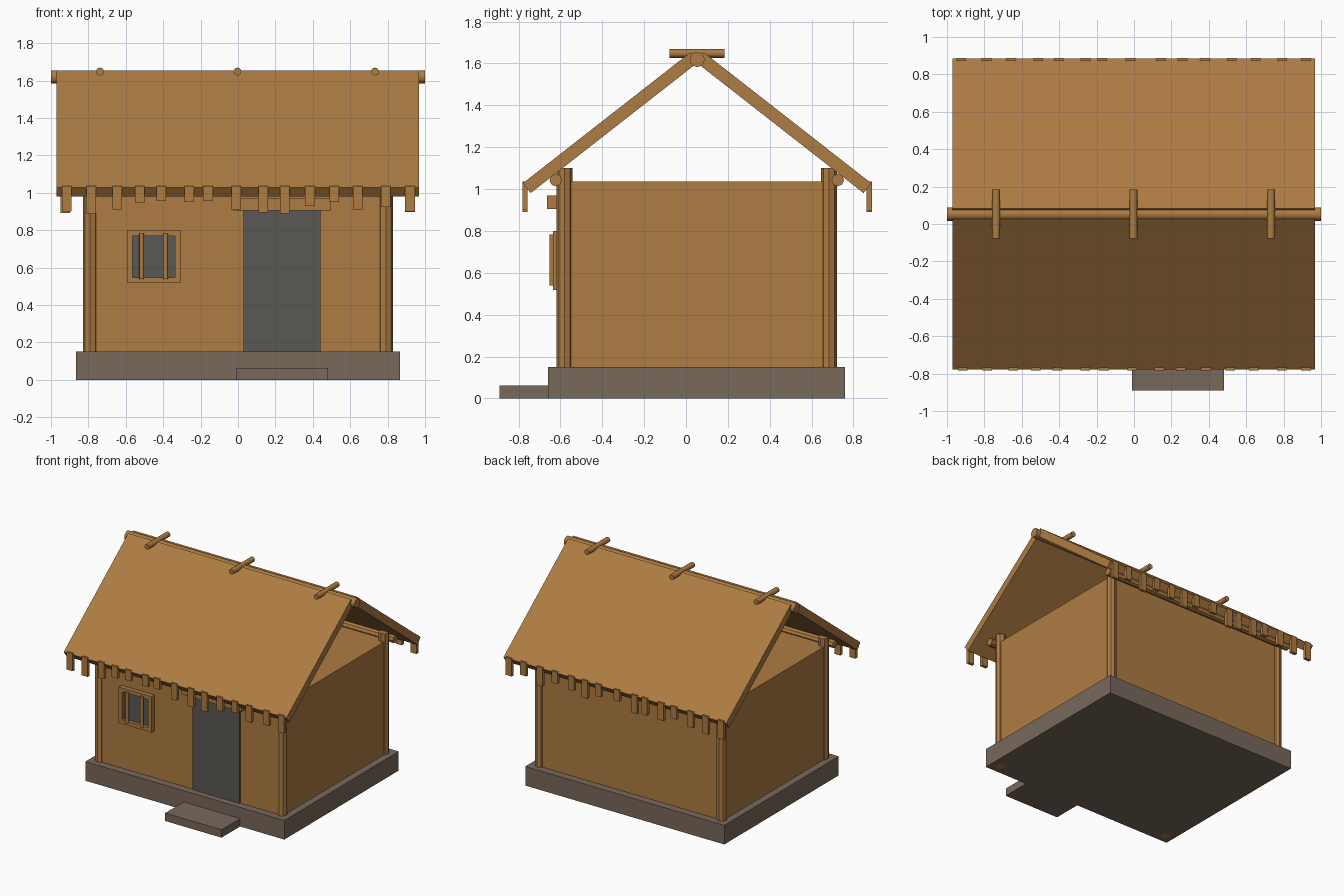
import bpy, math, random
from mathutils import Vector

random.seed(4)
if "Cube" in bpy.data.objects:
    bpy.data.objects.remove(bpy.data.objects["Cube"], do_unlink=True)


def material(name, rgb):
    m = bpy.data.materials.new(name)
    m.use_nodes = True
    m.diffuse_color = (*rgb, 1)
    m.node_tree.nodes["Principled BSDF"].inputs["Base Color"].default_value = (*rgb, 1)
    return m


WOOD = material("warm wood", (0.42, 0.20, 0.055))
STONE = material("grey brown stone", (0.19, 0.14, 0.105))
DARK = material("dark opening", (0.105, 0.098, 0.087))


def box(name, x, y, z, mat, rot_x=0):
    """Box from (min, max) ranges, optionally tilted about its centre."""
    ranges = (x, y, z)
    bpy.ops.mesh.primitive_cube_add(size=1, location=[(a + b) / 2 for a, b in ranges])
    o = bpy.context.object
    o.name = name
    o.scale = [b - a for a, b in ranges]
    o.rotation_euler.x = rot_x
    o.data.materials.append(mat)
    return o


def log(name, start, end, radius, sides=12):
    a, b = Vector(start), Vector(end)
    bpy.ops.mesh.primitive_cylinder_add(vertices=sides, radius=radius,
                                        depth=(b - a).length, location=(a + b) / 2)
    o = bpy.context.object
    o.name = name
    o.rotation_euler = (b - a).to_track_quat('Z', 'Y').to_euler()
    o.data.materials.append(WOOD)
    if sides > 8:
        bpy.ops.object.shade_smooth_by_angle(angle=math.radians(40))
    return o


MID = 0.053  # ridge line in y

# Foundation, step and walls
box("foundation", (-0.865, 0.865), (-0.66, 0.76), (0, 0.15), STONE)
box("front_step", (-0.01, 0.48), (-0.89, -0.65), (0, 0.062), STONE)
box("walls", (-0.81, 0.81), (-0.6, 0.7), (0.14, 1.035), WOOD)

# Corner posts and the wall beams resting on them
for side, sx in (("right", -1), ("left", 1)):
    log("front_post_" + side, (sx * 0.79, -0.58, -0.001), (sx * 0.79, -0.58, 1.1), 0.038, 8)
    log("back_post_" + side, (sx * 0.79, 0.683, 0.1), (sx * 0.79, 0.683, 1.1), 0.038, 8)
for name, y in (("front_beam", -0.622), ("back_beam", 0.725)):
    log(name, (-0.86, y, 1.043), (0.86, y, 1.043), 0.03, 8)

# Door and lintel
box("door", (0.03, 0.44), (-0.609, -0.6), (0.15, 0.915), DARK)
box("door_lintel", (-0.025, 0.495), (-0.663, -0.59), (0.905, 0.968), WOOD)

# Window with frame and bars
box("window_pane", (-0.57, -0.33), (-0.609, -0.6), (0.54, 0.78), DARK)
for x in ((-0.593, -0.563), (-0.337, -0.307)):
    box("window_side_frame", x, (-0.635, -0.59), (0.517, 0.8), WOOD)
for z in ((0.517, 0.547), (0.77, 0.8)):
    box("window_cross_frame", (-0.563, -0.337), (-0.635, -0.59), z, WOOD)
for x in (-0.515, -0.387):
    log("window_bar", (x, -0.64, 0.54), (x, -0.64, 0.782), 0.013)

# Roof slabs, tilted boxes meeting under the ridge log
slope = math.radians(38)
length, thick = 1.018, 0.06
for name, s in (("front_roof", -1), ("back_roof", 1)):
    eave = Vector((0, MID + s * 0.832, 1.028))
    up = Vector((0, -s * math.cos(slope), math.sin(slope)))
    inward = Vector((0, -s * math.sin(slope), -math.cos(slope)))
    c = eave + up * length / 2 + inward * thick / 2
    box(name, (-0.97, 0.967), (c.y - length / 2, c.y + length / 2),
        (c.z - thick / 2, c.z + thick / 2), WOOD, -s * slope)

# Ridge log and short cross logs
log("ridge_log", (-1, MID, 1.619), (1, MID, 1.619), 0.036)
for x in (-0.737, -0.003, 0.733):
    log("ridge_cross_log", (x, MID - 0.131, 1.648), (x, MID + 0.131, 1.648), 0.021)

# Ragged fringe of slats along both eaves
fringe = ((-0.915, 0.9), (-0.785, 0.89), (-0.645, 0.91), (-0.525, 0.945), (-0.41, 0.955),
          (-0.26, 0.95), (-0.16, 0.955), (-0.01, 0.91), (0.135, 0.895), (0.25, 0.89),
          (0.385, 0.93), (0.515, 0.95), (0.64, 0.91), (0.79, 0.925), (0.92, 0.9))
for x, low in fringe:
    box("front_fringe_slat", (x - 0.026, x + 0.026), (-0.782, -0.757), (low, 1.037), WOOD)
    bx = x + random.uniform(-0.015, 0.015)
    box("back_fringe_slat", (bx - 0.026, bx + 0.026), (0.863, 0.888),
        (random.uniform(0.885, 0.955), 1.037), WOOD)
